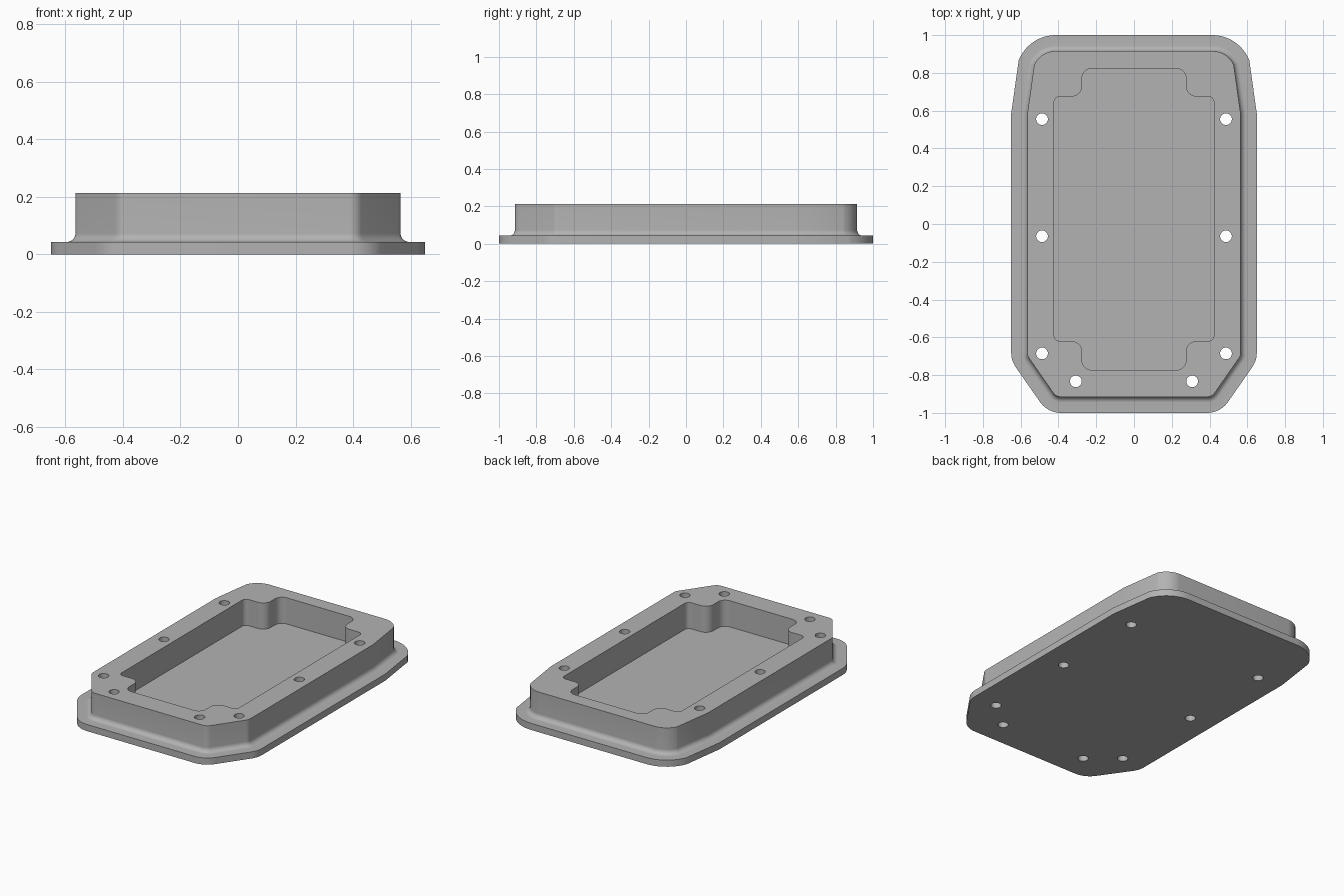
import bpy
import bmesh
import math
from mathutils import Vector

if "Cube" in bpy.data.objects:
    bpy.data.objects.remove(bpy.data.objects["Cube"])

grey = bpy.data.materials.new("plain grey")
grey.use_nodes = True
grey.diffuse_color = (0.45, 0.45, 0.45, 1)
grey.node_tree.nodes["Principled BSDF"].inputs["Base Color"].default_value = grey.diffuse_color

BASE, TOP, LIP, FILLET = 0.043, 0.213, 0.085, 0.03


def outline(half, steps=10):
    """Mirror a clockwise right half (x, y, radius) and round its corners.
    Returns (point, outward offset direction) pairs."""
    corners = half + [(-x, y, r) for x, y, r in reversed(half)]
    result = []
    for i, (x, y, r) in enumerate(corners):
        p = Vector((x, y))
        a = (p - Vector(corners[i - 1][:2])).normalized()
        b = (Vector(corners[(i + 1) % len(corners)][:2]) - p).normalized()
        na, nb = Vector((-a.y, a.x)), Vector((-b.y, b.x))
        mitre = (na + nb) / (1 + na.dot(nb))
        if r == 0:
            result.append((p, mitre))
            continue
        side = 1 if a.cross(b) < 0 else -1
        centre = p - mitre * r * side
        start = math.atan2(na.y, na.x)
        turn = math.atan2(a.cross(b), a.dot(b))
        for k in range(steps + 1):
            t = start + turn * k / steps
            n = Vector((math.cos(t), math.sin(t)))
            result.append((centre + n * r * side, n))
    return result


def loft(name, shape, profile):
    """Closed solid through rings of the outline, one per (offset, height)."""
    bm = bmesh.new()
    rings = [[bm.verts.new((*(p + n * d), z)) for p, n in shape] for d, z in profile]
    for low, high in zip(rings, rings[1:]):
        for i in range(len(low)):
            bm.faces.new((low[i - 1], low[i], high[i], high[i - 1]))
    bm.faces.new(rings[0])
    bm.faces.new(rings[-1])
    bmesh.ops.recalc_face_normals(bm, faces=bm.faces)
    mesh = bpy.data.meshes.new(name)
    bm.to_mesh(mesh)
    bm.free()
    obj = bpy.data.objects.new(name, mesh)
    bpy.context.collection.objects.link(obj)
    mesh.materials.append(grey)
    return obj


# Flanged body: chamfered front corners, rounded and tapered back
body_half = [(0.492, 0.915, 0.125), (0.528, 0.843, 0), (0.565, 0.58, 0),
             (0.565, -0.697, 0.05), (0.413, -0.915, 0.05)]
profile = [(LIP, 0), (LIP, BASE)]
for k in range(9):
    t = math.pi / 2 * k / 8
    profile.append((FILLET * (1 - math.sin(t)), BASE + FILLET * (1 - math.cos(t))))
profile.append((0, TOP))
body = loft("flanged_housing", outline(body_half), profile)

# Stepped pocket
pocket_half = [(0.275, 0.823, 0.05), (0.275, 0.675, 0.055), (0.423, 0.675, 0.03),
               (0.423, -0.62, 0.03), (0.275, -0.62, 0.055), (0.275, -0.773, 0.05)]
cutters = [loft("pocket_cutter", outline(pocket_half), [(0, BASE), (0, TOP + 0.1)])]

# Through holes
for x, y in [(0.487, 0.555), (0.487, -0.065), (0.487, -0.685), (0.308, -0.833)]:
    for side in (-1, 1):
        bpy.ops.mesh.primitive_cylinder_add(vertices=32, radius=0.031, depth=1,
                                            location=(side * x, y, 0))
        cutters.append(bpy.context.object)
        cutters[-1].data.materials.append(grey)

# Cut everything out, then drop the cutters
bpy.ops.object.select_all(action="DESELECT")
body.select_set(True)
bpy.context.view_layer.objects.active = body
for cutter in cutters:
    cutter.hide_render = True
    cut = body.modifiers.new("cut", "BOOLEAN")
    cut.operation = "DIFFERENCE"
    cut.solver = "EXACT"
    cut.object = cutter
    bpy.ops.object.modifier_apply(modifier=cut.name)
    bpy.data.objects.remove(cutter)

bpy.ops.object.shade_smooth_by_angle(angle=math.radians(30))
